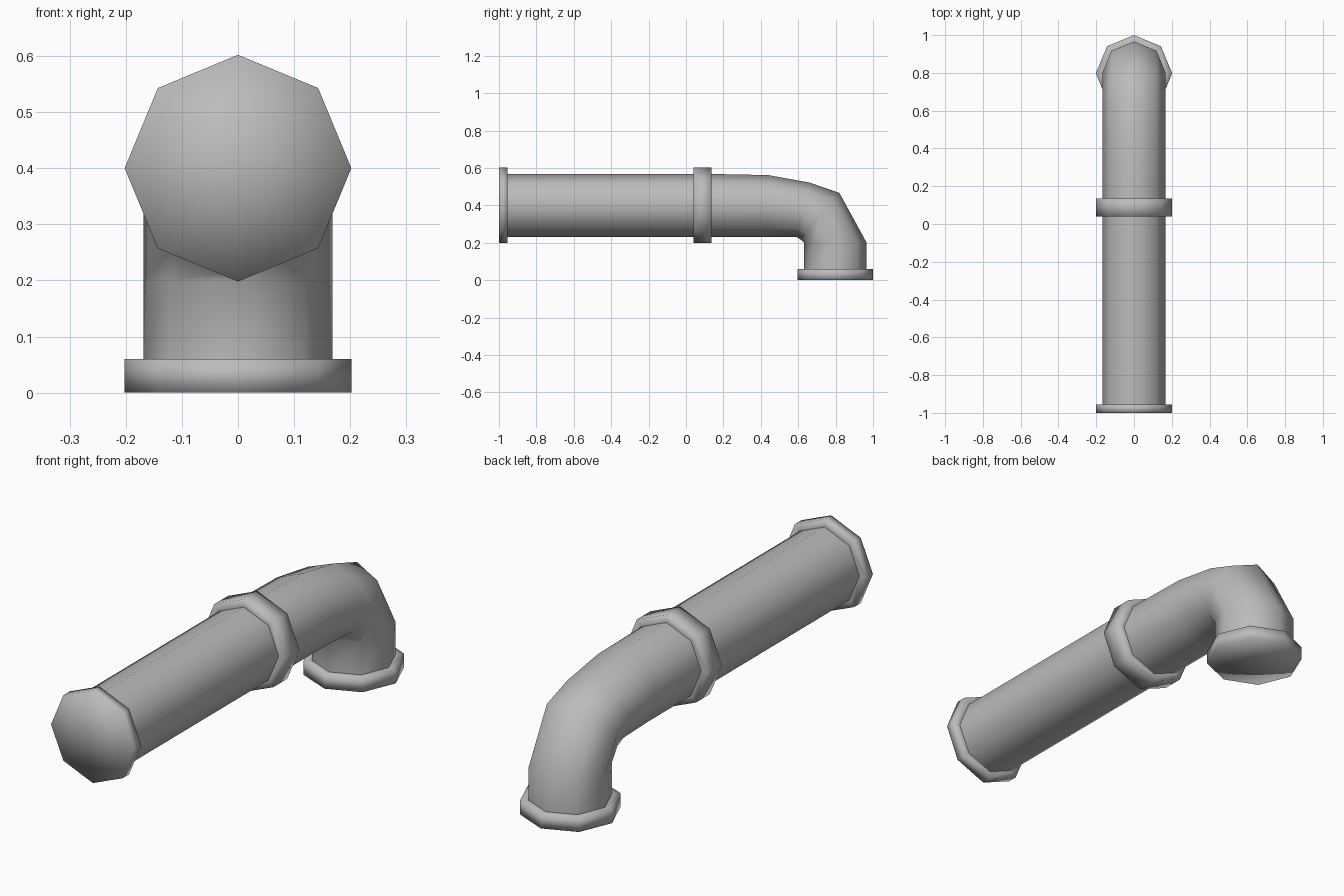
import bpy, bmesh, math
from mathutils import Vector

cube = bpy.data.objects.get("Cube")
if cube:
    bpy.data.objects.remove(cube, do_unlink=True)

SIDES = 8
PIPE, RIM = 0.168, 0.202      # pipe and flange radii
AXIS_Z, DROP_Y = 0.4, 0.798   # height of the long run, position of the drop

metal = bpy.data.materials.new("pipe grey")
metal.use_nodes = True
grey = (0.5, 0.5, 0.5, 1)
metal.diffuse_color = grey
metal.node_tree.nodes["Principled BSDF"].inputs["Base Color"].default_value = grey


def along(y, r):
    """Outer and inner points of an upright ring on the long run."""
    return (y, AXIS_Z + r), (y, AXIS_Z - r), r


def down(z, r):
    """Outer and inner points of a level ring on the drop."""
    return (DROP_Y + r, z), (DROP_Y - r, z), r


def tube(name, rings, cap_start=False, cap_end=False):
    """Skin a row of octagonal rings, each given by its outer and inner (y, z)."""
    bm = bmesh.new()
    loops, centres = [], []
    for outer, inner, r in rings:
        o, i = Vector((0, *outer)), Vector((0, *inner))
        c, arm = (o + i) / 2, (o - i) / 2
        centres.append(c)
        loops.append([bm.verts.new(c + arm * math.cos(a) + Vector((r * math.sin(a), 0, 0)))
                      for a in (math.tau * k / SIDES for k in range(SIDES))])
    for a, b in zip(loops, loops[1:]):
        for k in range(SIDES):
            n = (k + 1) % SIDES
            bm.faces.new((a[k], a[n], b[n], b[k]))
    for wanted, at in ((cap_start, 0), (cap_end, -1)):
        if wanted:
            hub, loop = bm.verts.new(centres[at]), loops[at]
            for k in range(SIDES):
                pair = (loop[(k + 1) % SIDES], loop[k])
                bm.faces.new((hub, *(pair if at == 0 else pair[::-1])))
    # Make every part face outward from the pipe axis
    bmesh.ops.recalc_face_normals(bm, faces=bm.faces)
    bm.normal_update()
    f = bm.faces[0] if not cap_start else bm.faces[SIDES * (len(loops) - 1)]
    ref = (centres[0] - centres[1]) if cap_start else f.calc_center_median() - centres[0]
    if f.normal.dot(ref) < 0:
        bmesh.ops.reverse_faces(bm, faces=bm.faces)
    mesh = bpy.data.meshes.new(name)
    bm.to_mesh(mesh)
    bm.free()
    mesh.materials.append(metal)
    mesh.shade_smooth()
    obj = bpy.data.objects.new(name, mesh)
    bpy.context.collection.objects.link(obj)


# Front flange with its closed end
tube("front_flange", [along(-1, RIM), along(-0.955, RIM), along(-0.955, PIPE)], cap_start=True)

# Long straight run
tube("straight_pipe", [along(-0.955, PIPE), along(0.04, PIPE)])

# Coupling: two flanges back to back
tube("coupling_front", [along(0.09, RIM), along(0.04, RIM), along(0.04, PIPE)])
tube("coupling_back", [along(0.09, RIM), along(0.135, RIM), along(0.135, PIPE)])

# Elbow turning downward
tube("elbow", [along(0.135, PIPE),
               ((0.44, 0.562), (0.44, 0.232), PIPE),
               ((0.66, 0.522), (0.59, 0.232), PIPE),
               ((0.82, 0.467), (0.613, 0.217), PIPE),
               down(0.2, PIPE),
               down(0.06, PIPE)])

# Bottom flange with its closed end
tube("bottom_flange", [down(0, RIM), down(0.06, RIM), down(0.06, PIPE)], cap_start=True)
